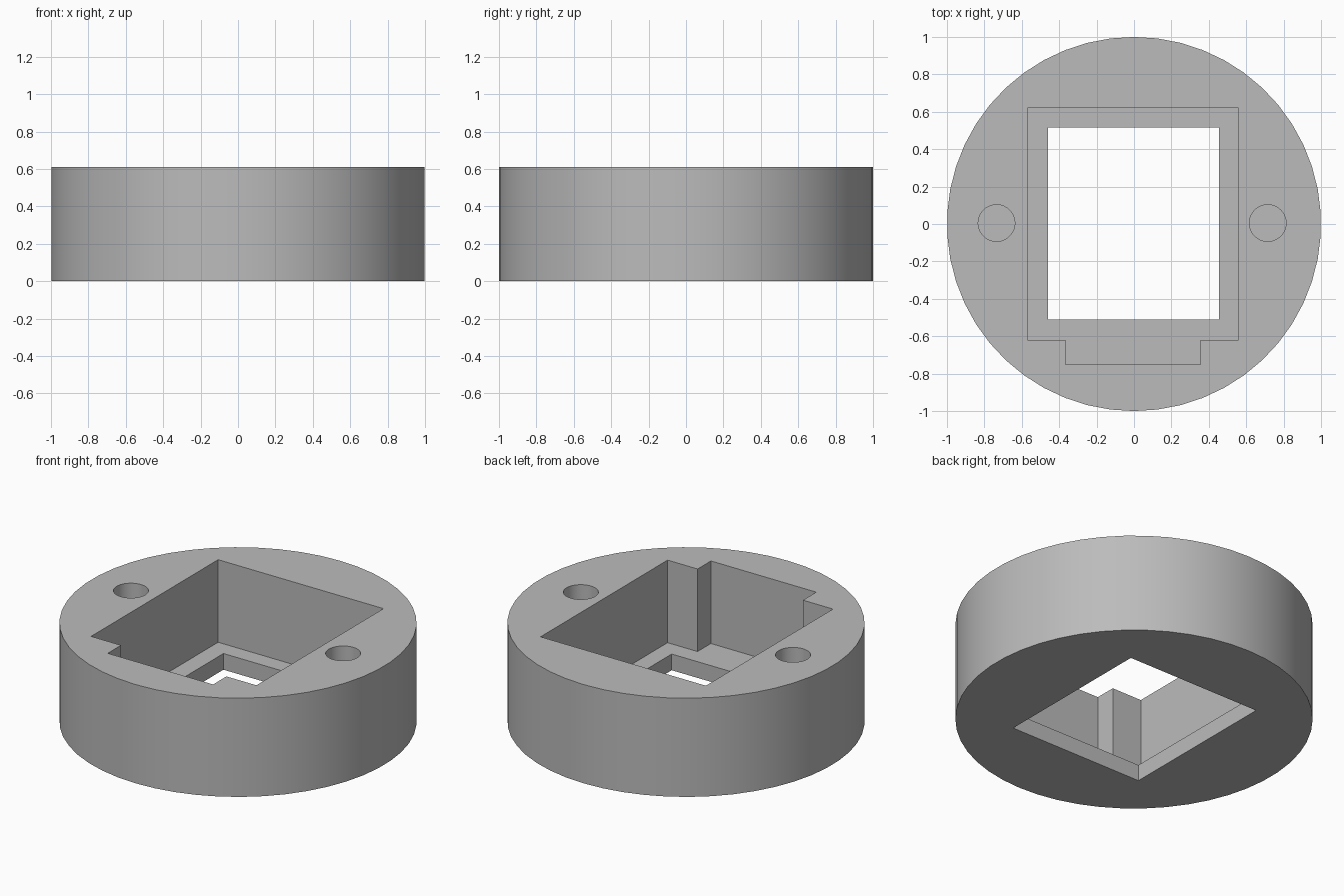
import bpy
import bmesh
from mathutils import Matrix, Vector

if "Cube" in bpy.data.objects:
    bpy.data.objects.remove(bpy.data.objects["Cube"], do_unlink=True)

HEIGHT = 0.61
FLOOR = 0.1
ABOVE = HEIGHT + 0.1

# Single grey material
grey = bpy.data.materials.new("plain grey")
grey.use_nodes = True
colour = (0.5, 0.5, 0.5, 1)
grey.diffuse_color = colour
grey.node_tree.nodes["Principled BSDF"].inputs["Base Color"].default_value = colour


def finish(name, bm):
    bmesh.ops.recalc_face_normals(bm, faces=bm.faces)
    mesh = bpy.data.meshes.new(name)
    bm.to_mesh(mesh)
    bm.free()
    mesh.materials.append(grey)
    obj = bpy.data.objects.new(name, mesh)
    bpy.context.collection.objects.link(obj)
    return obj


def prism(name, outline, low, high):
    bm = bmesh.new()
    face = bm.faces.new([bm.verts.new((x, y, low)) for x, y in outline])
    side = bmesh.ops.extrude_face_region(bm, geom=[face])["geom"]
    verts = [v for v in side if isinstance(v, bmesh.types.BMVert)]
    bmesh.ops.translate(bm, verts=verts, vec=Vector((0, 0, high - low)))
    return finish(name, bm)


def cylinder(name, x, y, radius, low, high, sides):
    bm = bmesh.new()
    bmesh.ops.create_cone(bm, cap_ends=True, segments=sides, radius1=radius,
                          radius2=radius, depth=high - low,
                          matrix=Matrix.Translation((x, y, (low + high) / 2)))
    return finish(name, bm)


# Round body
body = cylinder("round_housing", 0, 0, 1, 0, HEIGHT, 50)

# Stepped pocket with a front notch, and the window through its floor
pocket = [(-0.57, 0.62), (-0.57, -0.62), (-0.365, -0.62), (-0.365, -0.75),
          (0.355, -0.75), (0.355, -0.62), (0.56, -0.62), (0.56, 0.62)]
window = [(-0.46, 0.515), (-0.46, -0.51), (0.455, -0.51), (0.455, 0.515)]
cutters = [prism("pocket_cutter", pocket, FLOOR, ABOVE),
           prism("window_cutter", window, -0.1, FLOOR + 0.1)]

# Blind screw holes on each side
for side, x in (("right", -0.735), ("left", 0.715)):
    cutters.append(cylinder(side + "_hole_cutter", x, 0.005, 0.098, FLOOR, ABOVE, 50))

bpy.context.view_layer.objects.active = body
body.select_set(True)
for cutter in cutters:
    cut = body.modifiers.new(cutter.name, "BOOLEAN")
    cut.operation = "DIFFERENCE"
    cut.solver = "EXACT"
    cut.object = cutter
    bpy.ops.object.modifier_apply(modifier=cut.name)
    bpy.data.objects.remove(cutter, do_unlink=True)

# Smooth round walls, crisp rims
bpy.ops.object.select_all(action="DESELECT")
body.select_set(True)
bpy.ops.object.shade_smooth_by_angle(angle=0.52)
